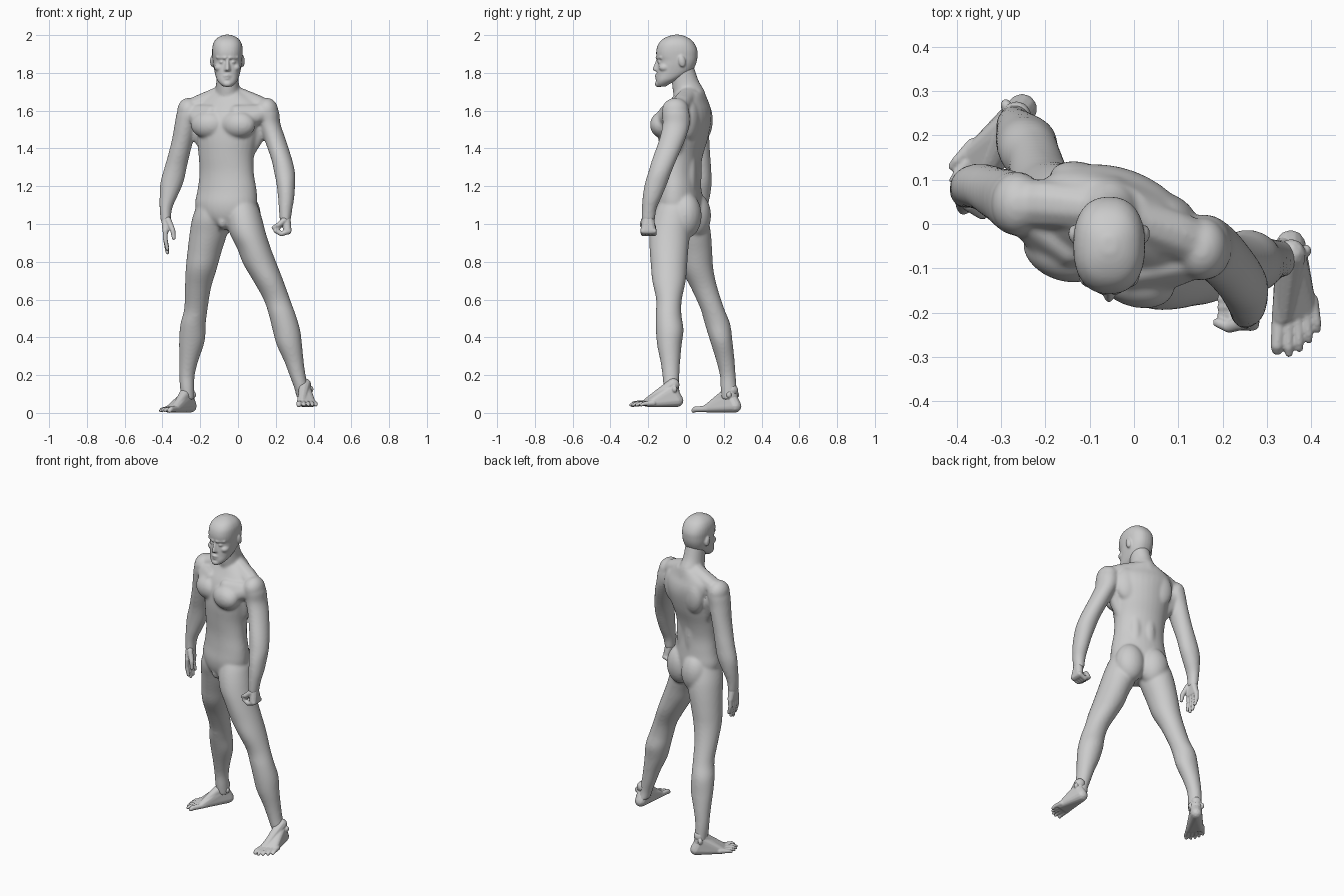
import bpy, bmesh, math
from mathutils import Vector, Matrix

skin = bpy.data.materials.new("skin_grey")
skin.diffuse_color = (0.6, 0.6, 0.6, 1)
YAW = math.radians(-20)          # twist of the trunk


def curve_through(rings, steps=4):
    """Smooth the ring list with a Catmull-Rom spline."""
    r = [rings[0], *rings, rings[-1]]
    out = []
    for a, b, c, d in zip(r, r[1:], r[2:], r[3:]):
        for k in range(steps):
            t = k / steps
            out.append([.5 * (2 * q + (s - p) * t + (2 * p - 5 * q + 4 * s - w) * t * t
                              + (3 * q - p - 3 * s + w) * t ** 3) for p, q, s, w in zip(a, b, c, d)])
    return out + [list(rings[-1])]


def loft(bm, rings, yaw=0.0, power=2.0, n=32):
    """Closed tube through level ellipses (x, y, z, rx, ry)."""
    def sp(v):
        return math.copysign(abs(v) ** (2 / power), v)
    loops = []
    for x, y, z, rx, ry in curve_through(rings):
        loop = []
        for i in range(n):
            a = 2 * math.pi * i / n
            p = Matrix.Rotation(yaw, 3, 'Z') @ Vector((rx * sp(math.cos(a)), ry * sp(math.sin(a)), 0))
            loop.append(bm.verts.new(p + Vector((x, y, z))))
        loops.append(loop)
    for a, b in zip(loops, loops[1:]):
        for i in range(n):
            j = (i + 1) % n
            bm.faces.new((a[i], a[j], b[j], b[i]))
    bm.faces.new(loops[0][::-1])
    bm.faces.new(loops[-1])


def ball(bm, c, size, rot=0.0, axis='Z'):
    m = Matrix.Translation(c) @ Matrix.Rotation(rot, 4, axis) @ Matrix.Diagonal((*size, 1))
    bmesh.ops.create_uvsphere(bm, u_segments=24, v_segments=14, radius=1, matrix=m)


def hull(bm, *spheres):
    """Convex skin around spheres (x, y, z, r)."""
    tmp = bmesh.new()
    for x, y, z, r in spheres:
        bmesh.ops.create_icosphere(tmp, subdivisions=2, radius=r, matrix=Matrix.Translation((x, y, z)))
    res = bmesh.ops.convex_hull(tmp, input=tmp.verts)
    junk = {g for g in res["geom_interior"] + res["geom_unused"] if isinstance(g, bmesh.types.BMVert)}
    bmesh.ops.delete(tmp, geom=list(junk), context='VERTS')
    me = bpy.data.meshes.new("hull_tmp")
    tmp.to_mesh(me)
    tmp.free()
    bm.from_mesh(me)
    bpy.data.meshes.remove(me)


def chain(bm, *spheres):
    for a, b in zip(spheres, spheres[1:]):
        hull(bm, a, b)


def trunk(u, v, z, cx=-0.052, cy=-0.02):
    """Point in the twisted trunk frame: u to the side, v to the back."""
    p = Matrix.Rotation(YAW, 3, 'Z') @ Vector((u, v, 0))
    return Vector((p.x + cx, p.y + cy, z))


def finish(bm, name, voxel, smooth):
    """Fuse overlapping volumes into one continuous skin."""
    me = bpy.data.meshes.new(name)
    bm.to_mesh(me)
    bm.free()
    ob = bpy.data.objects.new(name, me)
    bpy.context.collection.objects.link(ob)
    me.materials.append(skin)
    me.shade_smooth()
    r = ob.modifiers.new("fuse", 'REMESH')
    r.mode, r.voxel_size, r.use_smooth_shade = 'VOXEL', voxel, True
    s = ob.modifiers.new("soften", 'SMOOTH')
    s.factor, s.iterations = 0.5, smooth


body = bmesh.new()

# torso and neck
loft(body, [(-.055, -.03, .97, .07, .06), (-.06, -.03, 1.03, .14, .1), (-.063, -.03, 1.1, .17, .112),
            (-.058, -.03, 1.18, .162, .104), (-.06, -.03, 1.27, .149, .098), (-.062, -.025, 1.36, .151, .108),
            (-.055, -.015, 1.45, .166, .125), (-.045, -.005, 1.54, .18, .131), (-.045, .005, 1.6, .19, .118),
            (-.05, .015, 1.65, .165, .092), (-.05, .025, 1.7, .09, .07)], YAW)
loft(body, [(-.052, .03, 1.62, .075, .085), (-.054, .015, 1.7, .066, .084), (-.056, -.005, 1.76, .059, .071),
            (-.056, -.02, 1.84, .057, .06)])
# shoulder slopes
hull(body, (-.08, .035, 1.685, .053), (-.2, .05, 1.635, .052), (-.245, .045, 1.608, .056))
hull(body, (-.03, .02, 1.685, .053), (.09, -.02, 1.638, .052), (.14, -.045, 1.608, .056))

# trunk muscles, mirrored about the spine
for s, arm in ((-1, (-.255, .03, 1.59)), (1, (.15, -.075, 1.59))):
    chest, side = trunk(s * .085, -.078, 1.525), trunk(s * .14, .02, 1.5)
    ball(body, chest, (.095, .064, .072), YAW)                                # chest
    hull(body, (*trunk(s * .09, -.088, 1.53), .045), (*trunk(s * .07, -.07, 1.6), .03), (*arm, .045))
    hull(body, (*side, .045), (arm[0], arm[1] + .03, 1.56, .05), (*trunk(s * .11, .01, 1.38), .035))  # flank
    ball(body, trunk(s * .095, .08, 1.55), (.08, .05, .11), YAW)              # shoulder blade
    ball(body, trunk(s * .04, .058, 1.28), (.04, .034, .2), YAW)              # lower back
    ball(body, trunk(s * .073, .05, 1.045), (.088, .08, .12), YAW)            # buttock
    ball(body, trunk(s * .035, -.078, 1.28), (.042, .028, .17), YAW)          # belly
ball(body, trunk(0, -.08, 1.015), (.03, .033, .04), YAW)                      # groin

# left arm and right arm
loft(body, [(-.25, .045, 1.65, .03, .035), (-.26, .045, 1.6, .06, .07), (-.275, .05, 1.53, .06, .069),
            (-.292, .06, 1.45, .057, .064), (-.312, .07, 1.37, .057, .058), (-.33, .08, 1.3, .059, .053),
            (-.35, .085, 1.22, .061, .051), (-.367, .082, 1.15, .048, .046), (-.382, .075, 1.08, .033, .038),
            (-.382, .07, 1.01, .027, .035)])
loft(body, [(.145, -.055, 1.65, .03, .035), (.155, -.055, 1.6, .06, .07), (.166, -.052, 1.53, .059, .072),
            (.195, -.072, 1.45, .057, .069), (.232, -.115, 1.34, .055, .065), (.247, -.14, 1.27, .055, .061),
            (.253, -.16, 1.21, .049, .059), (.255, -.18, 1.14, .043, .05), (.252, -.195, 1.08, .036, .039),
            (.25, -.2, 1.02, .03, .036)])
ball(body, (-.262, .045, 1.6), (.06, .072, .068))
ball(body, (.153, -.056, 1.6), (.06, .072, .068))

# right leg (forward) and left leg (back)
loft(body, [(.0, -.045, 1.16, .05, .07), (.02, -.055, 1.1, .082, .095), (.032, -.07, 1.03, .095, .107),
            (.052, -.085, .95, .096, .108), (.085, -.09, .87, .089, .103), (.116, -.09, .79, .089, .097),
            (.16, -.09, .7, .08, .089), (.206, -.09, .6, .07, .068), (.234, -.092, .52, .071, .068),
            (.256, -.086, .44, .073, .073), (.272, -.088, .36, .067, .065), (.297, -.083, .27, .051, .052),
            (.315, -.08, .2, .043, .045), (.335, -.077, .13, .037, .041), (.345, -.067, .08, .035, .042)])
loft(body, [(-.135, -.005, 1.12, .075, .09), (-.148, .01, 1.03, .094, .107), (-.157, .028, .95, .099, .104),
            (-.178, .045, .85, .09, .094), (-.195, .06, .76, .082, .085), (-.212, .097, .66, .069, .07),
            (-.223, .14, .55, .062, .063), (-.238, .167, .47, .067, .067), (-.244, .187, .38, .068, .059),
            (-.26, .208, .28, .051, .049), (-.27, .221, .2, .041, .042), (-.269, .226, .13, .038, .043),
            (-.264, .234, .07, .035, .045)])
ball(body, (.243, -.128, .53), (.036, .026, .05))           # knees
ball(body, (-.228, .112, .53), (.036, .026, .05))
finish(body, "body", .0075, 10)

# open left hand
hand = bmesh.new()
hull(hand, (-.382, .07, 1.05, .027), (-.383, .04, .965, .018), (-.383, .098, .965, .018))
for y, tip in ((.034, .868), (.058, .848), (.081, .855), (.103, .88)):
    chain(hand, (-.384, y, .965, .0135), (-.385, y, .92, .0125), (-.374, y, tip, .0095))
chain(hand, (-.37, .045, 1.02, .018), (-.345, .025, .965, .014), (-.34, .02, .925, .01))
finish(hand, "left_hand", .004, 3)

# closed right hand
hand = bmesh.new()
hull(hand, (.25, -.2, 1.05, .028), (.262, -.22, .965, .022), (.262, -.18, .965, .022))
for y in (-.226, -.207, -.188, -.169):
    chain(hand, (.268, y, .962, .015), (.23, y, .948, .014), (.2, y, .965, .013), (.22, y, .988, .012))
chain(hand, (.245, -.222, 1.02, .017), (.215, -.232, .995, .014), (.188, -.222, .98, .011))
finish(hand, "right_hand", .004, 3)


def foot(name, heel, d, floor, side, size):
    """Foot from the heel along d, with the big toe on the side given by side."""
    bm = bmesh.new()
    f = Vector((*d, 0)).normalized()
    w = Vector((-f.y, f.x, 0)) * side
    h = Vector((*heel, floor))

    def at(along, across, up, r):
        return (*(h + f * along * size + w * across + Vector((0, 0, up))), r)
    hull(bm, at(0, 0, .035, .034), at(.03, 0, .09, .034), at(.09, .012, .055, .026),
         at(.16, .03, .024, .021), at(.145, -.034, .019, .018))
    hull(bm, at(.02, 0, .12, .034), at(.09, .012, .062, .026), at(.155, .022, .03, .02))
    for s in (-1, 1):
        ball(bm, at(.015, s * .034, .095, 0)[:3], (.012, .014, .017))          # ankle bone
    for k, (across, length) in enumerate(((.042, .245), (.016, .25), (-.008, .24), (-.03, .222), (-.05, .2))):
        r = .015 if k == 0 else .0105
        chain(bm, at(.15 - .006 * k, across * .8, .022, .017), at(length - .025, across, .019, r),
              at(length - r, across, .012, r * .85))
    finish(bm, name, .004, 3)


foot("right_foot", (.353, -.047), (.01, -.2), .03, -1, 1.02)
foot("left_foot", (-.252, .26), (-.14, -.19), 0, 1, 1.05)

# head
head = bmesh.new()
X = -.056
prof = [(1.727, -.148, -.108, .022), (1.742, -.156, -.085, .04), (1.762, -.157, -.045, .055), (1.785, -.155, .0, .063),
        (1.81, -.153, .033, .069), (1.84, -.15, .05, .075), (1.865, -.148, .058, .078), (1.89, -.157, .061, .08),
        (1.92, -.157, .06, .081), (1.95, -.148, .048, .077), (1.975, -.128, .028, .064), (1.992, -.098, .0, .042),
        (2.002, -.065, -.03, .015)]
loft(head, [(X, (a + b) / 2, z, w, (b - a) / 2) for z, a, b, w in prof], 0, 2.35)
hull(head, (X, -.15, 1.868, .007), (X, -.17, 1.82, .008), (X - .011, -.153, 1.815, .008), (X + .011, -.153, 1.815, .008))
hull(head, (X - .016, -.151, 1.783, .007), (X + .016, -.151, 1.783, .007), (X, -.16, 1.786, .007))   # upper lip
hull(head, (X - .012, -.151, 1.77, .007), (X + .012, -.151, 1.77, .007), (X, -.157, 1.77, .007))      # lower lip
ball(head, (X, -.145, 1.742), (.025, .02, .018))                                                       # chin
for s in (-1, 1):
    hull(head, (X + s * .012, -.153, 1.88, .009), (X + s * .052, -.132, 1.882, .009))                  # brow
    ball(head, (X + s * .03, -.14, 1.857), (.013, .011, .008))                                         # eye
    ball(head, (X + s * .044, -.112, 1.828), (.026, .032, .022))                                       # cheek
    ball(head, (X + s * .08, -.022, 1.862), (.012, .019, .032), math.radians(12), 'X')                # ear
finish(head, "head", .005, 4)
